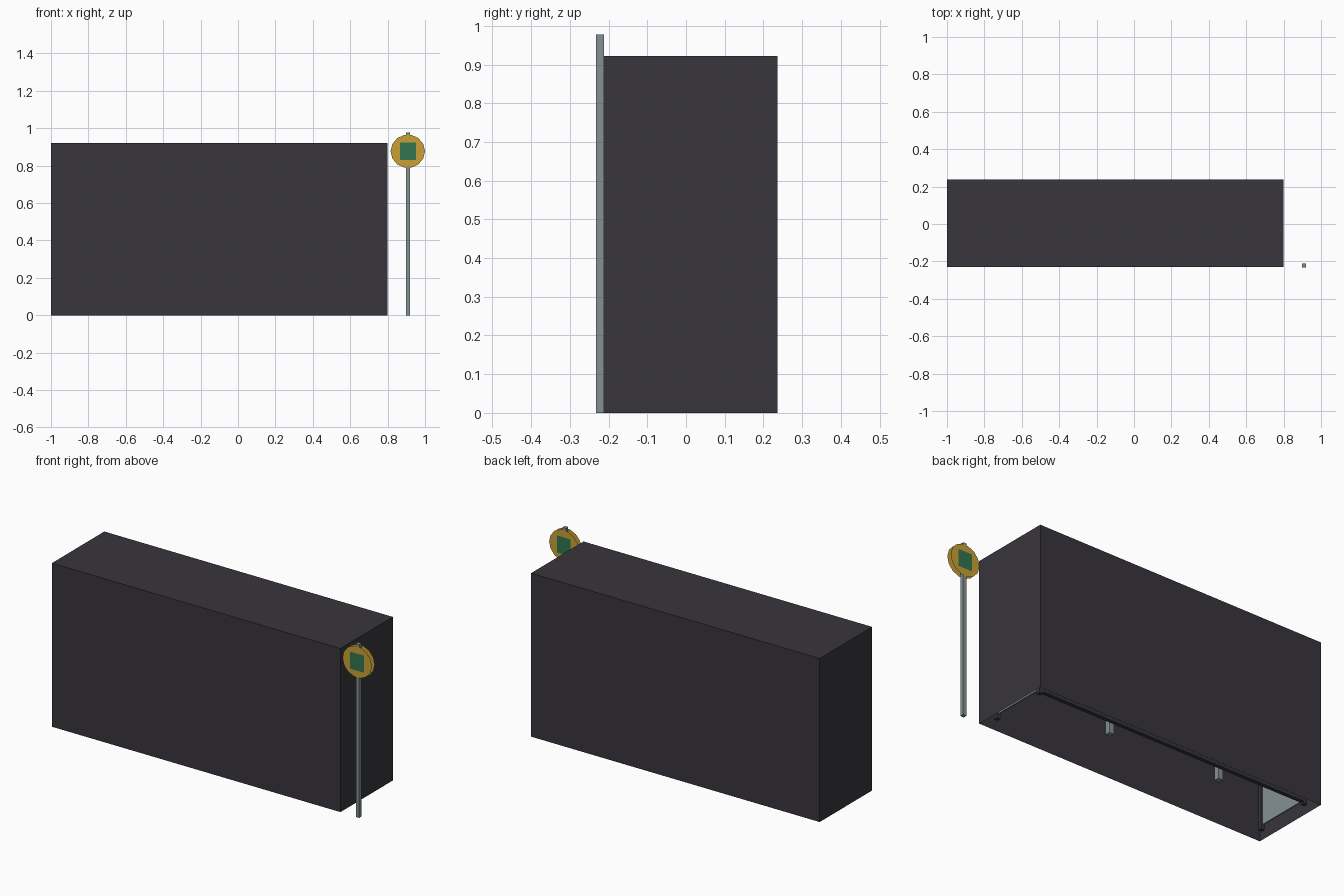
import bpy, bmesh, math
from mathutils import Matrix, Vector

if "Cube" in bpy.data.objects:
    bpy.data.objects.remove(bpy.data.objects["Cube"])


def material(name, rgb):
    m = bpy.data.materials.new(name)
    m.diffuse_color = (*rgb, 1)
    m.use_nodes = True
    m.node_tree.nodes["Principled BSDF"].inputs["Base Color"].default_value = m.diffuse_color
    return m


DARK = material("charcoal", (0.0395, 0.036, 0.045))
GREY = material("steel grey", (0.235, 0.285, 0.30))
YELLOW = material("sign yellow", (0.58, 0.352, 0.035))
GREEN = material("sign green", (0.032, 0.181, 0.08))


def finish(bm, name, mat):
    me = bpy.data.meshes.new(name)
    bm.to_mesh(me)
    bm.free()
    me.materials.append(mat)
    ob = bpy.data.objects.new(name, me)
    bpy.context.collection.objects.link(ob)
    return ob


def box(name, lo, hi, mat, open_bottom=False):
    lo, hi = Vector(lo), Vector(hi)
    bm = bmesh.new()
    bmesh.ops.create_cube(bm, size=1, matrix=Matrix.Translation((lo + hi) / 2)
                          @ Matrix.Diagonal((*(hi - lo), 1)))
    if open_bottom:
        bm.normal_update()
        bmesh.ops.delete(bm, geom=[f for f in bm.faces if f.normal.z < -0.5],
                         context='FACES')
    return finish(bm, name, mat)


def plate(name, sides, sx, sz, x, y, z, mat, facing, turn=0.0):
    """Flat upright polygon facing front (-1) or back (+1)."""
    bm = bmesh.new()
    vs = [bm.verts.new((x + sx * math.cos(turn + 2 * math.pi * i / sides), y,
                        z + sz * math.sin(turn + 2 * math.pi * i / sides)))
          for i in range(sides)]
    bm.faces.new(vs if facing < 0 else vs[::-1])
    return finish(bm, name, mat)


# Dark outer enclosure, open underneath
box("shelter_shell", (-1, -0.23, 0), (0.8, 0.237, 0.922), DARK, True)

# Inner frame: corner posts
XL, XR, YF, YB, T = -0.935, 0.76, -0.14, 0.185, 0.011
for xn, x in (("left", XL), ("right", XR)):
    for yn, y in (("front", YF), ("back", YB)):
        box(f"{yn}_{xn}_post", (x - T, y - T, 0), (x + T, y + T, 0.9), DARK)

# Bottom rails and glazing panels of the back and both ends
box("back_rail", (XL, YB - T, 0.012), (XR, YB + T, 0.03), DARK)
box("back_panel", (XL, YB - 0.004, 0.03), (XR, YB + 0.004, 0.88), GREY)
for xn, x in (("left", XL), ("right", XR)):
    box(f"{xn}_end_panel", (x - 0.004, YF, 0.025), (x + 0.004, YB, 0.88), GREY)

# Bench with two legs
box("bench_seat", (-0.6, 0.02, 0.24), (0.4, 0.165, 0.265), GREY)
for i, x in enumerate((-0.46, 0.24)):
    box(f"bench_leg_{i + 1}", (x - 0.015, 0.085, 0), (x + 0.015, 0.115, 0.24), GREY)

# Sign pole with a thin disc and green square on each side
PX, PZ = 0.908, 0.877
box("sign_pole", (PX - 0.0105, -0.2325, 0), (PX + 0.0105, -0.2115, 0.977), GREY)
for side, y, d in (("front", -0.235, -1), ("back", -0.209, 1)):
    plate(f"{side}_sign_disc", 14, 0.092, 0.089, PX, y, PZ, YELLOW, d)
    r2 = math.sqrt(2)
    plate(f"{side}_sign_square", 4, 0.043 * r2, 0.048 * r2, PX, y + d * 0.002,
          PZ, GREEN, d, math.pi / 4)
